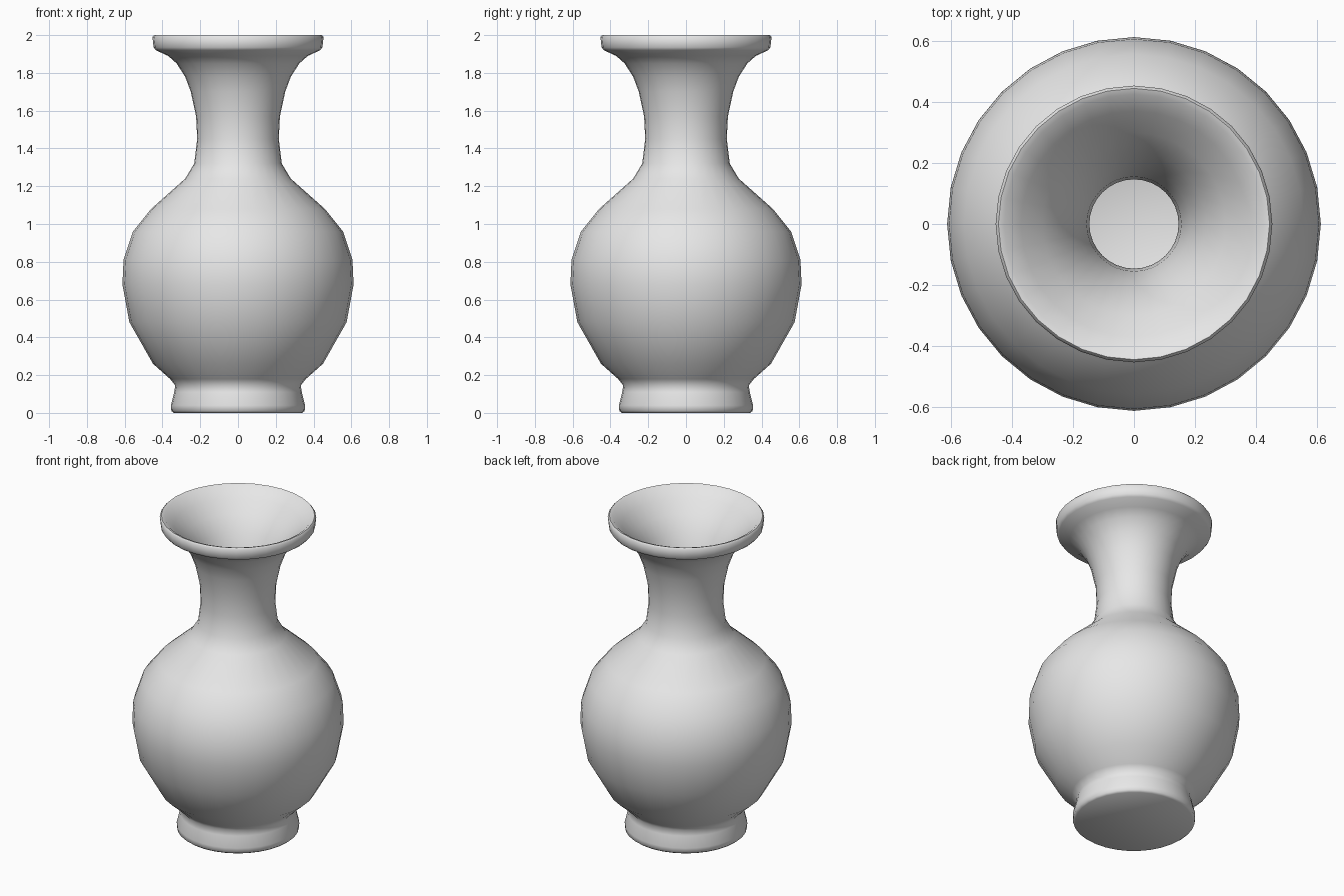
import bpy
import math

SEGMENTS = 32

default_cube = bpy.data.objects.get("Cube")
if default_cube:
    bpy.data.objects.remove(default_cube, do_unlink=True)

# Plain grey glaze
glaze = bpy.data.materials.new("plain_grey")
glaze.use_nodes = True
glaze.diffuse_color = (0.8, 0.8, 0.8, 1)
glaze.node_tree.nodes["Principled BSDF"].inputs["Base Color"].default_value = (0.8, 0.8, 0.8, 1)

# Profiles as (radius, height)
foot = [(0.34, 0), (0.353, 0.01), (0.355, 0.04), (0.338, 0.11), (0.332, 0.145)]
belly = [(0.36, 0.18), (0.45, 0.26), (0.575, 0.48), (0.612, 0.68),
         (0.606, 0.81), (0.556, 0.96), (0.46, 1.08)]
neck = [(0.28, 1.24), (0.232, 1.32), (0.216, 1.45), (0.222, 1.57),
        (0.25, 1.7), (0.28, 1.78), (0.325, 1.85), (0.37, 1.89)]
lip = [(0.435, 1.92), (0.447, 1.935), (0.453, 1.99), (0.444, 2.0)]
funnel = [(0.425, 1.993), (0.37, 1.94), (0.3, 1.87), (0.235, 1.78),
          (0.185, 1.66), (0.155, 1.55), (0.146, 1.45), (0.16, 1.34)]
cavity = [(0.22, 1.22), (0.4, 1.05), (0.52, 0.85), (0.54, 0.68),
          (0.5, 0.48), (0.38, 0.28), (0.28, 0.2)]


def lathe(name, profile, material):
    """Spin a profile about z and close both ends with flat caps."""
    verts, faces = [], []
    for radius, height in profile:
        for i in range(SEGMENTS):
            a = math.tau * i / SEGMENTS
            verts.append((radius * math.cos(a), radius * math.sin(a), height))
    for row in range(len(profile) - 1):
        low, high = row * SEGMENTS, (row + 1) * SEGMENTS
        for i in range(SEGMENTS):
            j = (i + 1) % SEGMENTS
            faces.append((low + i, low + j, high + j, high + i))
    faces.append(tuple(reversed(range(SEGMENTS))))
    faces.append(tuple(range(len(verts) - SEGMENTS, len(verts))))
    mesh = bpy.data.meshes.new(name)
    mesh.from_pydata(verts, [], faces)
    mesh.materials.append(material)
    obj = bpy.data.objects.new(name, mesh)
    bpy.context.collection.objects.link(obj)
    return obj


# Vase: outside from foot to lip, then down the inside to the floor
vase = lathe("vase", foot + belly + neck + lip + funnel + cavity, glaze)
bpy.context.view_layer.objects.active = vase
vase.select_set(True)
bpy.ops.object.shade_smooth_by_angle(angle=math.radians(60))
